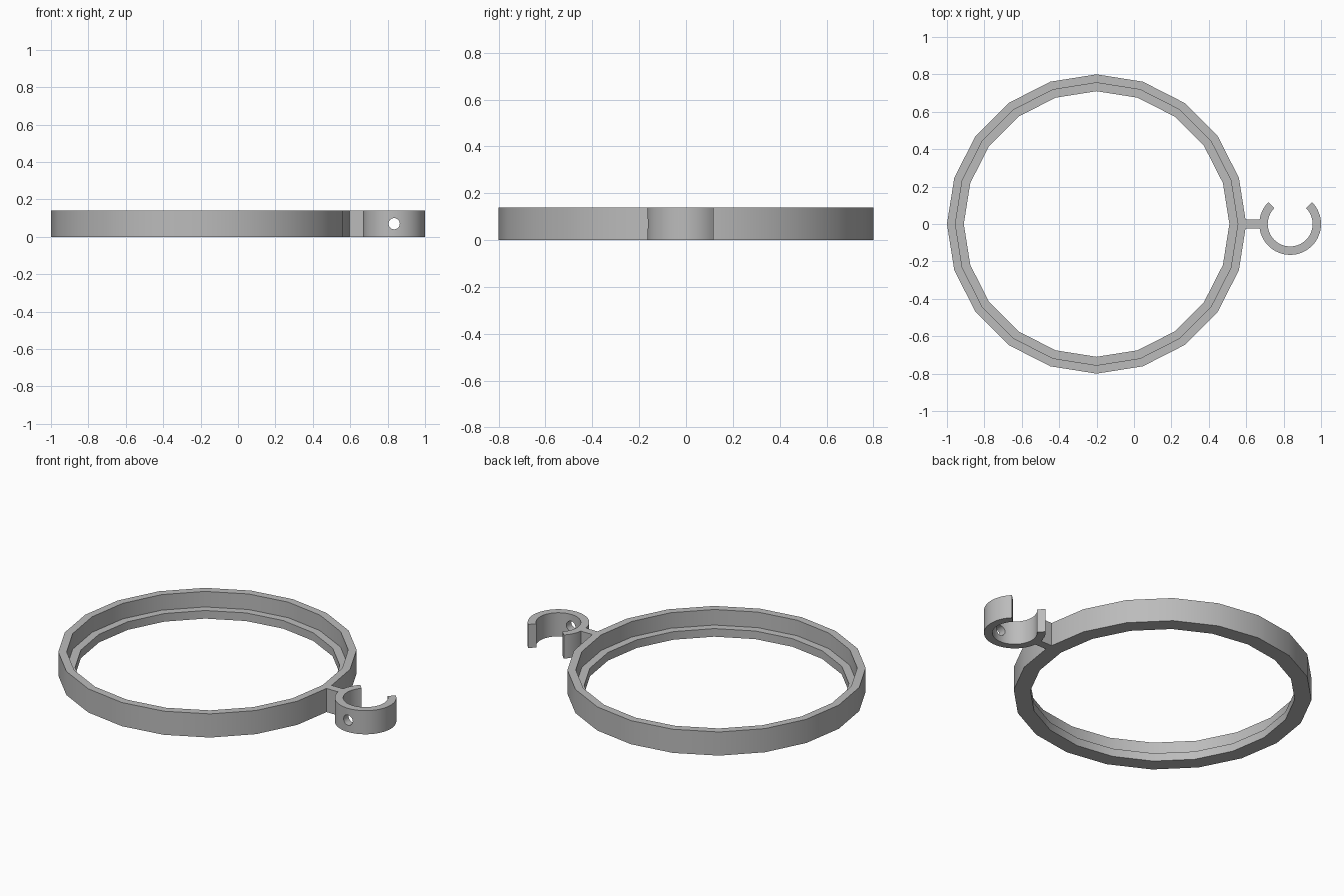
import bpy
import bmesh
import math
from mathutils import Matrix

if "Cube" in bpy.data.objects:
    bpy.data.objects.remove(bpy.data.objects["Cube"], do_unlink=True)

HEIGHT = 0.14
RING_X = -0.2
HOOK_X = 0.835

grey = bpy.data.materials.new("plain_grey")
grey.use_nodes = True
grey.diffuse_color = (0.5, 0.5, 0.5, 1)
grey.node_tree.nodes["Principled BSDF"].inputs["Base Color"].default_value = (0.5, 0.5, 0.5, 1)


def add_object(name, bm):
    bmesh.ops.recalc_face_normals(bm, faces=bm.faces)
    mesh = bpy.data.meshes.new(name)
    bm.to_mesh(mesh)
    bm.free()
    mesh.materials.append(grey)
    obj = bpy.data.objects.new(name, mesh)
    bpy.context.collection.objects.link(obj)
    return obj


def sweep(name, profile, centre_x, start, total, steps):
    """Sweep a closed (radius, z) profile around a vertical axis."""
    bm = bmesh.new()
    closed = total == 360
    rows = []
    for i in range(steps if closed else steps + 1):
        a = math.radians(start + total * i / steps)
        rows.append([bm.verts.new((centre_x + r * math.cos(a), r * math.sin(a), z))
                     for r, z in profile])
    n = len(profile)
    for i in range(steps):
        here, there = rows[i], rows[(i + 1) % len(rows)]
        for j in range(n):
            k = (j + 1) % n
            bm.faces.new((here[j], here[k], there[k], there[j]))
    if not closed:
        bm.faces.new(rows[0])
        bm.faces.new(rows[-1])
    return add_object(name, bm)


def smooth(obj):
    bpy.ops.object.select_all(action="DESELECT")
    obj.select_set(True)
    bpy.context.view_layer.objects.active = obj
    bpy.ops.object.shade_smooth_by_angle(angle=math.radians(30))


# Twenty-sided ring with an inner ledge near the bottom
ledge = 0.048
ring = sweep("ring", [(0.8, 0), (0.8, HEIGHT), (0.755, HEIGHT),
                      (0.755, ledge), (0.71, ledge), (0.71, 0)], RING_X, 0, 360, 20)

# Open clip, with its gap facing the back
clip = sweep("clip", [(0.165, 0), (0.165, HEIGHT), (0.12, HEIGHT), (0.12, 0)],
             HOOK_X, 135, 270, 48)

# Screw hole through the front of the clip
bm = bmesh.new()
bmesh.ops.create_cone(bm, cap_ends=True, segments=32, radius1=0.03, radius2=0.03, depth=0.2,
                      matrix=Matrix.Translation((HOOK_X, -0.15, HEIGHT / 2))
                      @ Matrix.Rotation(math.pi / 2, 4, "X"))
cutter = add_object("hole_cutter", bm)
cutter.hide_render = True
cut = clip.modifiers.new("hole", "BOOLEAN")
cut.operation = "DIFFERENCE"
cut.solver = "EXACT"
cut.object = cutter
bpy.context.view_layer.objects.active = clip
clip.select_set(True)
bpy.ops.object.modifier_apply(modifier=cut.name)
bpy.data.objects.remove(cutter, do_unlink=True)

# Short arm joining the ring and the clip
x0, x1 = 0.58, 0.69
bm = bmesh.new()
bmesh.ops.create_cube(bm, size=1, matrix=Matrix.Translation(((x0 + x1) / 2, 0, HEIGHT / 2))
                      @ Matrix.Diagonal((x1 - x0, 0.048, HEIGHT, 1)))
arm = add_object("connecting_arm", bm)

for part in (ring, clip, arm):
    smooth(part)
